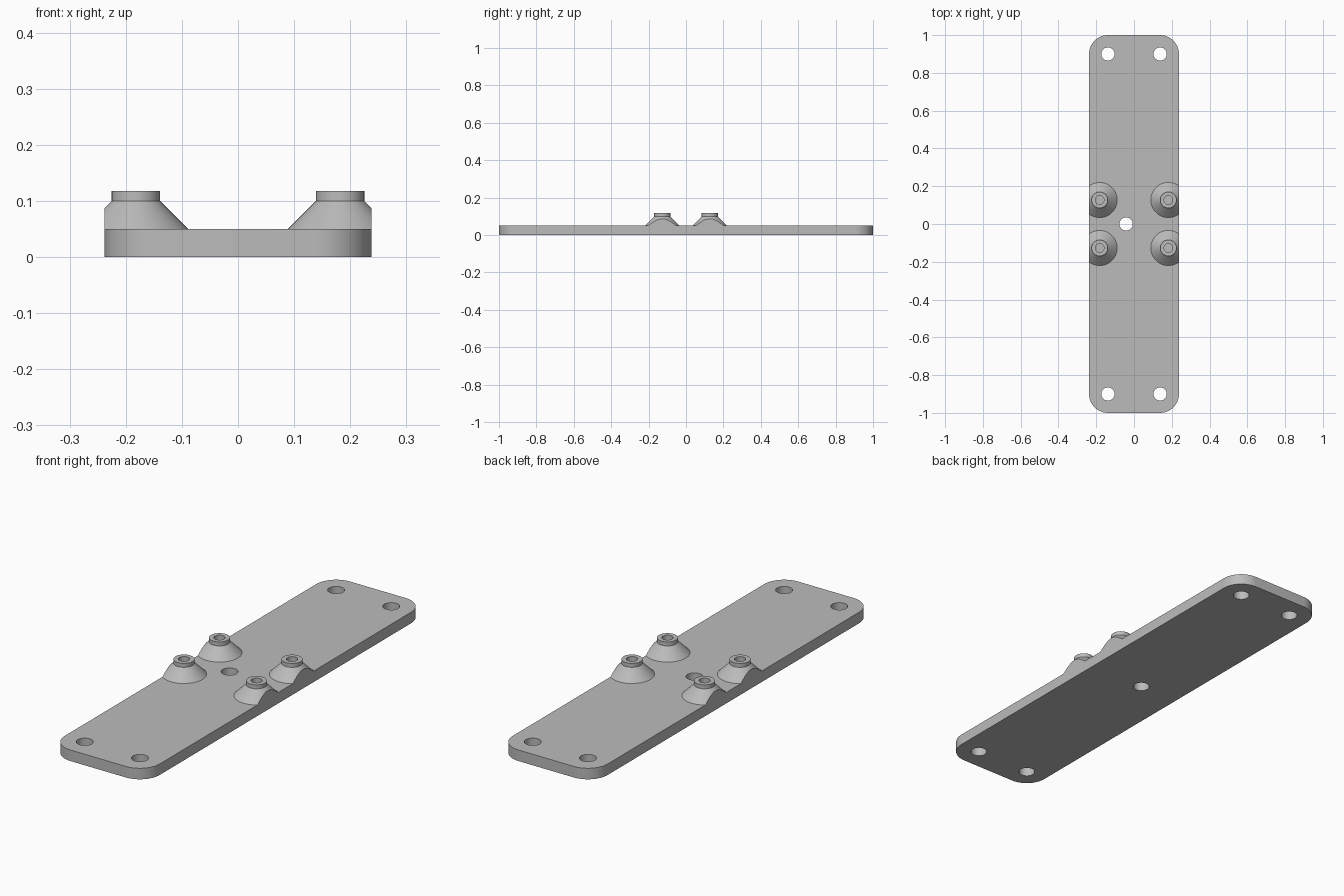
import bpy, bmesh, math
from mathutils import Matrix

if "Cube" in bpy.data.objects:
    bpy.data.objects.remove(bpy.data.objects["Cube"], do_unlink=True)

HALF_W, HALF_L, CORNER = 0.238, 1.0, 0.1
THICK, SHOULDER, TOP = 0.05, 0.101, 0.118
POST_X, POST_Y = 0.182, 0.127
SIGNS = [(sx, sy) for sx in (-1, 1) for sy in (-1, 1)]

grey = bpy.data.materials.new("plain grey")
grey.use_nodes = True
color = (0.5, 0.5, 0.5, 1)
grey.diffuse_color = color
grey.node_tree.nodes["Principled BSDF"].inputs["Base Color"].default_value = color


def make_object(name, bm):
    bmesh.ops.recalc_face_normals(bm, faces=bm.faces)
    mesh = bpy.data.meshes.new(name)
    bm.to_mesh(mesh)
    bm.free()
    mesh.materials.append(grey)
    obj = bpy.data.objects.new(name, mesh)
    bpy.context.collection.objects.link(obj)
    return obj


def add_cone(bm, x, y, z0, z1, r0, r1, segments=64):
    bmesh.ops.create_cone(bm, cap_ends=True, segments=segments, radius1=r0, radius2=r1,
                          depth=z1 - z0, matrix=Matrix.Translation((x, y, (z0 + z1) / 2)))


def combine(target, other, operation):
    mod = target.modifiers.new(operation.lower(), "BOOLEAN")
    mod.operation, mod.solver, mod.object = operation, "EXACT", other
    bpy.context.view_layer.objects.active = target
    bpy.ops.object.modifier_apply(modifier=mod.name)
    bpy.data.objects.remove(other, do_unlink=True)


# Rounded plate
bm = bmesh.new()
outline = []
for quarter, (sx, sy) in enumerate([(1, 1), (-1, 1), (-1, -1), (1, -1)]):
    for i in range(17):
        a = math.pi / 2 * (quarter + i / 16)
        outline.append(bm.verts.new((sx * (HALF_W - CORNER) + CORNER * math.cos(a),
                                     sy * (HALF_L - CORNER) + CORNER * math.sin(a), 0)))
base = bm.faces.new(outline)
raised = bmesh.ops.extrude_face_region(bm, geom=[base], use_keep_orig=True)
bmesh.ops.translate(bm, vec=(0, 0, THICK),
                    verts=[v for v in raised["geom"] if isinstance(v, bmesh.types.BMVert)])
plate = make_object("mounting_plate", bm)

# Conical standoffs with a collar, trimmed flush with the plate sides
for sx, sy in SIGNS:
    bm = bmesh.new()
    rings = []
    for r, z in [(0.093, 0.03), (0.093, THICK), (0.043, SHOULDER - 0.001),
                 (0.043, TOP)]:
        rings.append([bm.verts.new((sx * POST_X + r * math.cos(math.tau * i / 64),
                                    sy * POST_Y + r * math.sin(math.tau * i / 64), z))
                      for i in range(64)])
    for low, high in zip(rings, rings[1:]):
        for i in range(64):
            j = (i + 1) % 64
            bm.faces.new((low[i], low[j], high[j], high[i]))
    bm.faces.new(rings[0])
    bm.faces.new(rings[-1])
    cut = bmesh.ops.bisect_plane(bm, geom=bm.verts[:] + bm.edges[:] + bm.faces[:],
                                 plane_co=(sx * HALF_W, 0, 0), plane_no=(sx, 0, 0),
                                 clear_outer=True)
    bmesh.ops.holes_fill(bm, edges=[e for e in bm.edges if e.is_boundary], sides=0)
    combine(plate, make_object("standoff", bm), "UNION")

# Through holes in the plate and blind screw holes in the standoffs
bm = bmesh.new()
for sx, sy in SIGNS:
    add_cone(bm, sx * 0.138, sy * 0.9, -0.1, 0.2, 0.035, 0.035)
    add_cone(bm, sx * POST_X, sy * POST_Y, THICK, 0.2, 0.023, 0.023)
add_cone(bm, -0.042, 0, -0.1, 0.2, 0.035, 0.035)
cutter = make_object("hole_cutter", bm)
cutter.hide_render = True
combine(plate, cutter, "DIFFERENCE")

bpy.ops.object.select_all(action="DESELECT")
plate.select_set(True)
bpy.context.view_layer.objects.active = plate
bpy.ops.object.shade_smooth_by_angle(angle=math.radians(30))
